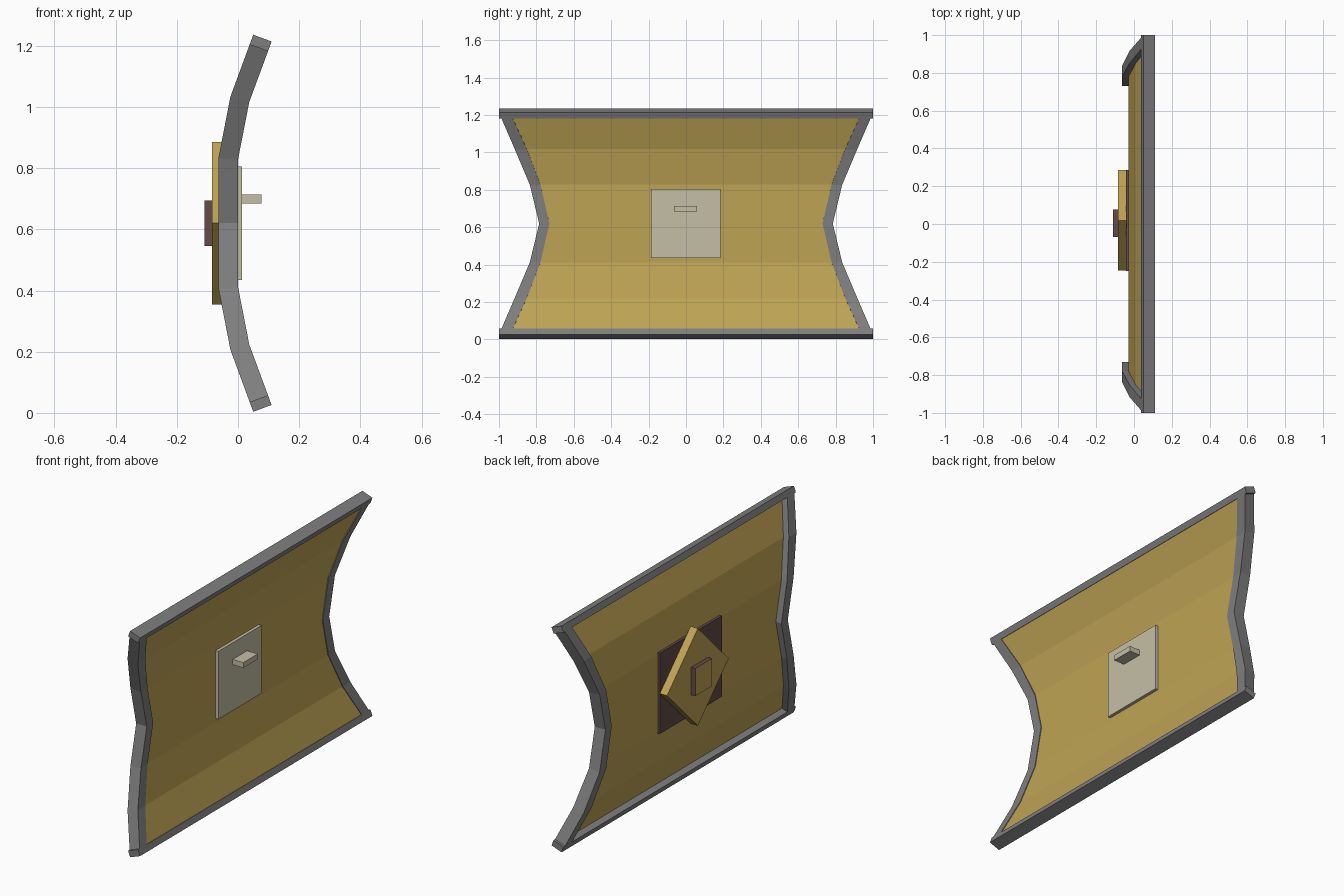
import bpy, bmesh, math
from mathutils import Vector, Matrix

cube = bpy.data.objects.get("Cube")
if cube:
    bpy.data.objects.remove(cube, do_unlink=True)


def material(name, rgb):
    m = bpy.data.materials.new(name)
    m.use_nodes = True
    m.diffuse_color = (*rgb, 1)
    m.node_tree.nodes["Principled BSDF"].inputs["Base Color"].default_value = (*rgb, 1)
    return m


OCHRE = material("ochre", (0.52, 0.37, 0.09))
GREY = material("steel grey", (0.21, 0.21, 0.21))
BROWN = material("dark brown", (0.126, 0.07, 0.065))
BEIGE = material("pale beige", (0.56, 0.52, 0.38))


def finish(name, bm, *mats):
    bmesh.ops.recalc_face_normals(bm, faces=bm.faces)
    mesh = bpy.data.meshes.new(name)
    bm.to_mesh(mesh)
    bm.free()
    for m in mats:
        mesh.materials.append(m)
    obj = bpy.data.objects.new(name, mesh)
    bpy.context.collection.objects.link(obj)
    return obj


def loft(name, rings, mat):
    """Join equal rings of points into a closed solid."""
    bm = bmesh.new()
    loops = [[bm.verts.new(p) for p in ring] for ring in rings]
    n = len(loops[0])
    for a, b in zip(loops, loops[1:]):
        for i in range(n):
            j = (i + 1) % n
            bm.faces.new((a[i], a[j], b[j], b[i]))
    bm.faces.new(loops[0])
    bm.faces.new(loops[-1])
    return finish(name, bm, mat)


def box(name, lo, hi, *mats, turn=0):
    """Block between two corners, turned about the x axis."""
    lo, hi = Vector(lo), Vector(hi)
    bm = bmesh.new()
    bmesh.ops.create_cube(bm, size=1, matrix=Matrix.Translation((lo + hi) / 2)
                          @ Matrix.Rotation(turn, 4, 'X')
                          @ Matrix.Diagonal((*(hi - lo), 1)))
    return finish(name, bm, *mats)


# Curved shield section, upper half: height above middle, centre x, outer y, inner y
MID = 0.62
HALF = [(0, -0.032, 0.785, 0.73), (0.21, -0.032, 0.835, 0.778),
        (0.405, 0.006, 0.915, 0.85), (0.592, 0.075, 0.995, 0.935)]
SECTION = [(-h, x, o, i) for h, x, o, i in reversed(HALF[1:])] + HALF


def normal_at(k):
    """Direction across the thickness, averaged over the neighbouring spans."""
    if k in (0, len(SECTION) - 1):
        a, b = (0, 1) if k == 0 else (-2, -1)
    else:
        a, b = k - 1, k + 1
    dz, dx = (SECTION[b][q] - SECTION[a][q] for q in (0, 1))
    return Vector((dz, 0, -dx)).normalized()


def rings(side_a, side_b, back, front):
    result = []
    for k, s in enumerate(SECTION):
        n = normal_at(k)
        c = Vector((s[1], 0, MID + s[0]))
        result.append([c + n * d + Vector((0, y, 0)) for d, y in
                       ((back, side_a(s)), (front, side_a(s)),
                        (front, side_b(s)), (back, side_b(s)))])
    return result


# Bent panel set between the frame rails
loft("shield_panel", rings(lambda s: -s[3] - 0.03, lambda s: s[3] + 0.03, 0.002, 0.028), OCHRE)

# Side rails
for name, sign in (("left_rail", -1), ("right_rail", 1)):
    loft(name, rings(lambda s: sign * s[2], lambda s: sign * s[3], -0.032, 0.032), GREY)

# Top and bottom bars, tilted with the panel
for name, k, sign in (("top_bar", -1, 1), ("bottom_bar", 0, -1)):
    s = SECTION[k]
    n = normal_at(0 if k == 0 else len(SECTION) - 1)
    along = Vector((-n.z, 0, n.x)) * sign
    c = Vector((s[1], 0, MID + s[0]))
    corners = [c + n * a + along * b for a, b in
               ((-0.032, -0.02), (0.032, -0.02), (0.032, 0.014), (-0.032, 0.014))]
    loft(name, [[p + Vector((0, y, 0)) for p in corners] for y in (-1, 1)], GREY)

# Grip plate and handle on the hollow side
box("grip_plate", (-0.004, -0.188, 0.435), (0.013, 0.184, 0.805), BEIGE)
box("grip_handle", (0.012, -0.064, 0.685), (0.077, 0.06, 0.714), BEIGE)

# Boss on the outer side: base plate, diamond and centre stud
box("boss_base", (-0.042, -0.248, 0.4), (-0.028, 0.285, 0.84), BROWN)
box("boss_diamond", (-0.085, -0.168, 0.4325), (-0.041, 0.207, 0.8075),
    OCHRE, turn=math.pi / 4)
stud = box("boss_stud", (-0.11, -0.068, 0.545), (-0.084, 0.077, 0.695), BROWN, OCHRE)
for f in stud.data.polygons:
    f.material_index = int(f.normal.x < -0.5)
